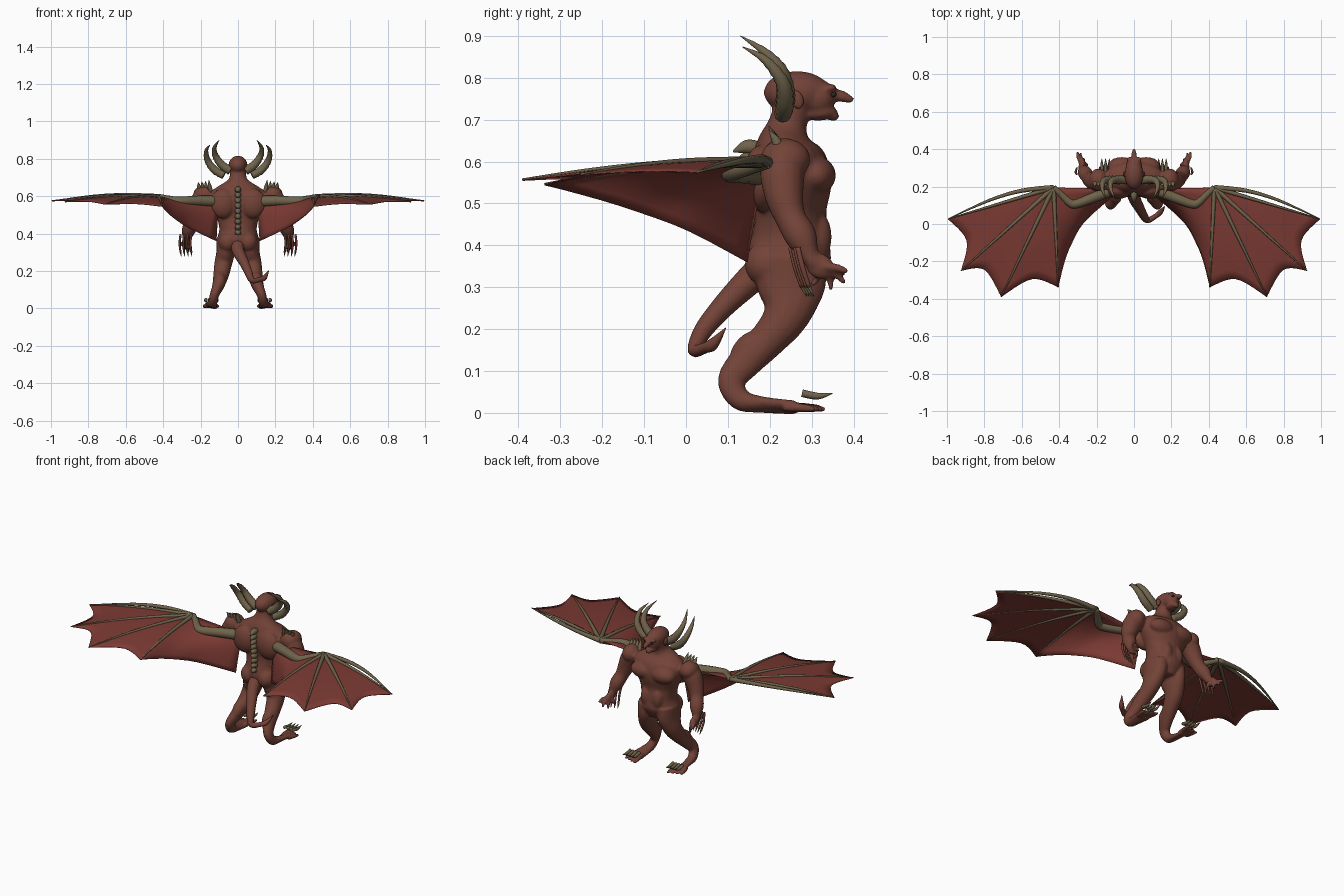
import bpy, bmesh, math
from mathutils import Vector, Matrix

cube = bpy.data.objects.get("Cube")
if cube:
    bpy.data.objects.remove(cube, do_unlink=True)


def material(name, color):
    mat = bpy.data.materials.new(name)
    mat.use_nodes = True
    mat.diffuse_color = (*color, 1)
    shader = mat.node_tree.nodes["Principled BSDF"]
    shader.inputs["Base Color"].default_value = (*color, 1)
    shader.inputs["Roughness"].default_value = 0.7
    return mat


SKIN = material("skin", (0.17, 0.055, 0.038))
BONE = material("bone", (0.16, 0.125, 0.07))
MEMBRANE = material("wing_membrane", (0.2, 0.042, 0.033))
DARK = material("eye_dark", (0.03, 0.02, 0.015))


def smooth_path(points, steps):
    """Interpolate every component of a point list with a Catmull-Rom spline."""
    padded = [points[0], *points, points[-1]]
    result = []
    for a, b, c, d in zip(padded, padded[1:], padded[2:], padded[3:]):
        for i in range(steps):
            t = i / steps
            result.append([q + 0.5 * t * (r - p + t * (2 * p - 5 * q + 4 * r - s
                           + t * (3 * (q - r) + s - p))) for p, q, r, s in zip(a, b, c, d)])
    result.append(list(points[-1]))
    return result


def tube(bm, points, side=(1, 0, 0), steps=4, sides=12, ripple=0):
    """Loft ellipses along x, y, z, width (and optional depth) sections."""
    path = smooth_path(points, steps)
    centres = [Vector(p[:3]) for p in path]
    side = Vector(side)
    rings = []
    for i, p in enumerate(path):
        tangent = (centres[min(i + 1, len(path) - 1)] - centres[max(i - 1, 0)]).normalized()
        side = (side - tangent * side.dot(tangent)).normalized()
        other = tangent.cross(side)
        swell = 1 + ripple * (i % 2)
        ring = []
        for k in range(sides):
            a = math.tau * k / sides
            offset = side * math.cos(a) * p[3] + other * math.sin(a) * p[-1]
            ring.append(bm.verts.new(centres[i] + offset * swell))
        rings.append(ring)
    for lower, upper in zip(rings, rings[1:]):
        for k in range(sides):
            j = (k + 1) % sides
            bm.faces.new((lower[k], lower[j], upper[j], upper[k]))
    bm.faces.new(rings[0][::-1])
    bm.faces.new(rings[-1])


def ball(bm, centre, radii, tilt=0):
    matrix = (Matrix.Translation(centre) @ Matrix.Rotation(tilt, 4, "X")
              @ Matrix.Diagonal((*radii, 1)))
    bmesh.ops.create_uvsphere(bm, u_segments=20, v_segments=12, radius=1, matrix=matrix)


def finish(name, bm, mat, mirror=True):
    bmesh.ops.recalc_face_normals(bm, faces=bm.faces)
    for face in bm.faces:
        face.smooth = True
    mesh = bpy.data.meshes.new(name)
    bm.to_mesh(mesh)
    bm.free()
    mesh.materials.append(mat)
    obj = bpy.data.objects.new(name, mesh)
    bpy.context.collection.objects.link(obj)
    if mirror:
        obj.modifiers.new("Mirror", "MIRROR").use_mirror_merge = False
    return obj


def tubes(name, mat, paths, mirror=True, **options):
    bm = bmesh.new()
    for path in paths:
        tube(bm, path, **options)
    return finish(name, bm, mat, mirror)


# Body: overlapping muscle volumes fused into one skin
body = bmesh.new()
tube(body, [(0, .245, .30, .06, .07), (0, .245, .36, .11, .1), (0, .25, .42, .1, .093),
            (0, .25, .48, .112, .085), (0, .25, .55, .145, .098), (0, .24, .61, .16, .09),
            (0, .236, .65, .11, .065), (0, .243, .69, .05, .046), (0, .26, .75, .043, .045)],
     sides=24)
tube(body, [(.06, .25, .37, .055, .085), (.066, .25, .30, .05, .083), (.08, .24, .235, .047, .057),
            (.09, .2, .18, .042, .045), (.106, .14, .12, .032, .04), (.125, .108, .075, .025, .033),
            (.135, .13, .032, .025, .027), (.14, .18, .02, .03, .018), (.145, .26, .013, .036, .012)],
     sides=16)
tube(body, [(.15, .235, .62, .05), (.2, .23, .575, .054), (.228, .235, .515, .046),
            (.246, .25, .465, .037), (.263, .275, .42, .038), (.275, .295, .375, .023),
            (.278, .31, .355, .02)], sides=16)
for centre, radii, tilt in [
        ((.065, .31, .567), (.075, .048, .046), 0),       # chest
        ((.19, .237, .605), (.05, .06, .05), 0),          # shoulder
        ((.08, .18, .56), (.07, .045, .08), 0),           # upper back
        ((.055, .195, .355), (.05, .055, .055), 0),       # buttock
        ((.035, .315, .42), (.035, .033, .06), 0),        # belly
        ((.098, .148, .15), (.032, .035, .055), -.7),     # calf
        ((.277, .32, .35), (.018, .036, .03), -.5),       # palm
        ((0, .265, .765), (.051, .08, .051), 0),          # skull
        ((0, .315, .752), (.043, .042, .045), 0),         # face
        ((0, .322, .716), (.033, .04, .018), .1),         # jaw
        ((0, .352, .708), (.017, .014, .012), 0),         # chin
        ((.02, .345, .776), (.021, .016, .01), 0)]:       # brow
    ball(body, centre, radii, tilt)

# Nose, toes and fingers join the same skin
tube(body, [(0, .335, .765, .012), (0, .375, .755, .014), (0, .4, .744, .006)])
for i in range(4):
    spread = (i - 1.5) / 1.5
    tube(body, [(.145 + .022 * spread, .235, .014, .012),
                (.145 + .033 * spread, .29 - .01 * spread, .012, .011),
                (.145 + .036 * spread, .322 - .012 * spread, .008, .006)])
for tip_y, tip_z, x in [(.388, .337, .3), (.38, .308, .285), (.347, .293, .27), (.3, .303, .255)]:
    tube(body, [(.277, .315, .352, .012), (x, (tip_y + .335) / 2, (tip_z + .355) / 2, .01),
                (x, tip_y, tip_z, .006)], side=(0, 1, 0))
skin = finish("body", body, SKIN)
remesh = skin.modifiers.new("Fuse", "REMESH")
remesh.mode = "VOXEL"
remesh.voxel_size = 0.006
remesh.use_smooth_shade = True
relax = skin.modifiers.new("Relax", "SMOOTH")
relax.iterations = 4

# Ears and eyes
ears = bmesh.new()
ball(ears, (.052, .265, .748), (.008, .015, .022), .3)
finish("ears", ears, SKIN)
eyes = bmesh.new()
ball(eyes, (.021, .352, .76), (.008, .007, .006))
finish("eyes", eyes, DARK)

# Tail with a hooked tip
tubes("tail", SKIN, [[(0, .2, .36, .04), (0, .145, .31, .034), (.03, .085, .25, .027),
                      (.055, .04, .195, .022), (.075, .02, .15, .016), (.12, .045, .155, .013),
                      (.142, .065, .165, .014), (.165, .095, .203, .001)]], mirror=False)

# Ridged horns, two on each side
tubes("horns", BONE, [
    [(.04, .235, .735, .022), (.085, .238, .765, .021), (.12, .228, .815, .016),
     (.125, .19, .86, .01), (.1, .13, .9, .001)],
    [(.075, .23, .71, .019), (.125, .237, .74, .02), (.162, .23, .79, .016),
     (.17, .19, .842, .01), (.15, .135, .874, .001)]],
    side=(0, 1, 0), steps=6, ripple=.1)

# Shoulder spikes
tubes("shoulder_spikes", BONE, [
    [(x, .225, .62, .013), (x + .003, .215, .65, .011), (x + .008, .198, .685 - .2 * (x - .15), .001)]
    for x in (.148, .167, .186, .205)])

# Row of spines down the back
tubes("back_spines", BONE, [
    [(0, .175, z, .015), (0, .145, z + .003, .017), (0, .112 + .15 * (.635 - z), z - .008, .002)]
    for z in (.4 + .029 * i for i in range(9))], mirror=False)

# Long hanging blades beside the hand, with pale tips
blade_x = [.25 + .019 * i for i in range(4)]
tubes("hand_blades", SKIN, [
    [(x, .25 + .3 * (x - .25), .395, .006, .008), (x + .005, .262 + .3 * (x - .25), .345, .006, .007),
     (x, .277 + .3 * (x - .25), .3, .005)] for x in blade_x])
tubes("blade_tips", BONE, [
    [(x, .275 + .3 * (x - .25), .306, .006), (x - .003, .288 + .3 * (x - .25), .278, .001)]
    for x in blade_x])

# Raised toe claws
tubes("toe_claws", BONE, [
    [(x, .277, .047, .009, .011), (x, .315, .04, .008, .007), (x, .35, .047, .001)]
    for x in (.112, .132, .152, .172)])

# Wing layout: all finger bones fan out from the wrist
WRIST = (.43, .195, .598)
TIPS = [(.995, .027, .575), (.925, -.25, .57), (.71, -.39, .557), (.405, -.338, .546)]
DIPS = [(.895, -.09, .578), (.8, -.245, .572), (.545, -.295, .56)]
LIFT = 0.014


def arched(a, b, t):
    point = Vector(a).lerp(Vector(b), t)
    point.z += LIFT * math.sin(math.pi * t)
    return point


# Wing arm and fingers
tubes("wing_arms", BONE, [[(.12, .18, .572, .03), (.22, .14, .575, .027), (.31, .108, .573, .024),
                           (.345, .115, .577, .022), (.39, .158, .588, .018), (*WRIST, .015)]],
      side=(0, 0, 1))
fingers = [[(*arched(WRIST, tip, t), .013 - .01 * t) for t in (0, .25, .5, .75, 1)] for tip in TIPS]
leading = [(*WRIST, .014), (.6, .178, .606, .011), (.77, .128, .6, .008), (*TIPS[0], .002)]
tubes("wing_fingers", BONE, fingers + [leading], side=(0, 0, 1), sides=8)


# Membrane panels between the fingers and down to the body
def panel(bm, top, bottom, rows=10):
    grid = [[bm.verts.new(arched(a, b, r / rows)) for a, b in zip(top, bottom)]
            for r in range(rows + 1)]
    for upper, lower in zip(grid, grid[1:]):
        for i in range(len(top) - 1):
            bm.faces.new((upper[i], upper[i + 1], lower[i + 1], lower[i]))


wing = bmesh.new()
for tip, dip, following in zip(TIPS, DIPS, TIPS[1:]):
    edge = smooth_path([tip, dip, following], 6)
    panel(wing, [WRIST] * len(edge), edge)
inner_edge = smooth_path([TIPS[-1], (.37, -.2, .508), (.33, -.1, .475), (.265, .01, .432),
                          (.115, .145, .36)], 3)
panel(wing, smooth_path([WRIST, (.1, .187, .58)], 12), inner_edge)
bmesh.ops.remove_doubles(wing, verts=wing.verts, dist=0.0005)
membrane = finish("wing_membranes", wing, MEMBRANE)
membrane.modifiers.new("Thickness", "SOLIDIFY").thickness = 0.003
